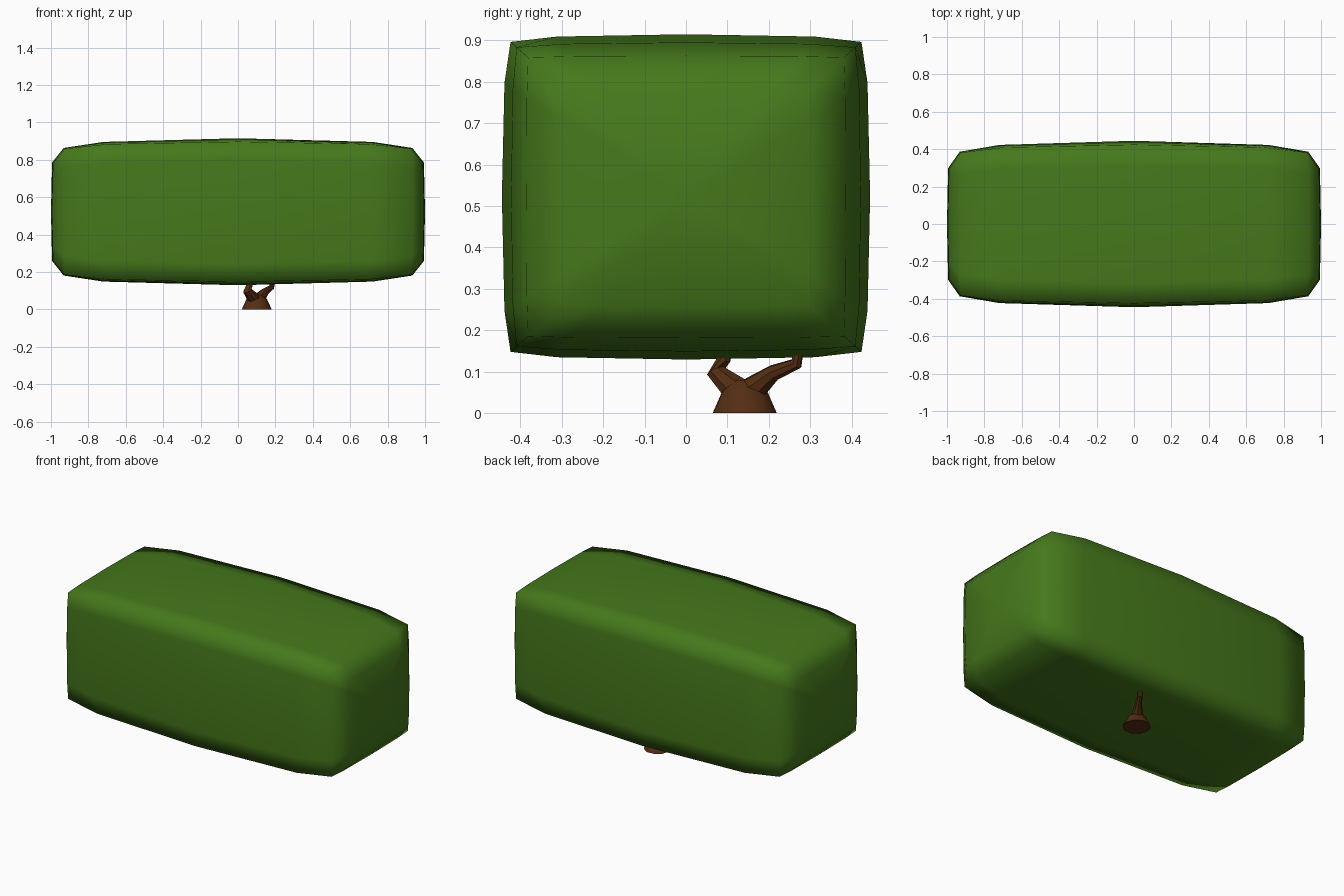
import bpy, bmesh, math
from mathutils import Vector

if "Cube" in bpy.data.objects:
    bpy.data.objects.remove(bpy.data.objects["Cube"])


def finish(name, bm, color):
    bmesh.ops.recalc_face_normals(bm, faces=bm.faces)
    me = bpy.data.meshes.new(name)
    bm.to_mesh(me)
    bm.free()
    ob = bpy.data.objects.new(name, me)
    bpy.context.collection.objects.link(ob)
    mat = bpy.data.materials.new(name + "_color")
    mat.diffuse_color = color
    mat.use_nodes = True
    mat.node_tree.nodes["Principled BSDF"].inputs["Base Color"].default_value = mat.diffuse_color
    me.materials.append(mat)
    for p in me.polygons:
        p.use_smooth = True
    return ob


def skin(bm, rings):
    # Quads between successive rings
    for a, b in zip(rings, rings[1:]):
        n = len(a)
        for i in range(n):
            bm.faces.new((a[i], a[(i + 1) % n], b[(i + 1) % n], b[i]))


def fan(bm, ring, co):
    c = bm.verts.new(co)
    for i in range(len(ring)):
        bm.faces.new((ring[i], ring[(i + 1) % len(ring)], c))


# Clipped hedge: rounded-square sections lofted along x
W, H, ZC = 0.445, 0.393, 0.522


def section(bm, x, s, corner, x_corner):
    side = 0.7 * s
    edge = (s + corner) / 2 + 0.2 * (s - corner)
    quarter = [(s, 0, x), (edge, side, (x * 2 + x_corner) / 3), (corner, corner, x_corner),
               (side, edge, (x * 2 + x_corner) / 3)]
    ring = []
    for k in range(4):
        for u, v, px in quarter:
            for _ in range(k):
                u, v = -v, u
            ring.append(bm.verts.new((px, u * W, ZC + v * H)))
    return ring


bm = bmesh.new()
half = [(0.72, 0.95, 0.92, 0.70), (0.932, 0.868, 0.858, 0.925), (0.994, 0.67, 0.66, 0.988)]
stations = [(-x, s, c, -xc) for x, s, c, xc in reversed(half)] + [(0, 1, 0.953, 0)] + half
rings = [section(bm, *st) for st in stations]
skin(bm, rings)
fan(bm, rings[0], (-1, 0, ZC))
fan(bm, rings[-1], (1, 0, ZC))
finish("hedge_foliage", bm, (0.06, 0.19, 0.011, 1))


# Forked trunk: a tapered stump and two bent branches
def tube(name, path, sides=8, upright=False):
    bm = bmesh.new()
    pts = [Vector(p[:3]) for p in path]
    rings = []
    for i, p in enumerate(pts):
        d = Vector((0, 0, 1)) if upright else (pts[min(i + 1, len(pts) - 1)] - pts[max(i - 1, 0)]).normalized()
        side = Vector((0.84, -0.55, 0))
        side = (side - d * side.dot(d)).normalized()
        up = d.cross(side)
        r = path[i][3]
        rings.append([bm.verts.new(p + r * (side * math.cos(a) + up * math.sin(a)))
                      for a in (2 * math.pi * k / sides for k in range(sides))])
    skin(bm, rings)
    bm.faces.new(rings[0])
    bm.faces.new(rings[-1])
    ob = finish(name, bm, (0.09, 0.027, 0.006, 1))
    bpy.context.view_layer.objects.active = ob
    ob.select_set(True)
    bpy.ops.object.shade_smooth_by_angle(angle=math.radians(35))
    ob.select_set(False)


tube("trunk", [(0.1, 0.142, 0, 0.08), (0.1, 0.142, 0.053, 0.056), (0.1, 0.142, 0.08, 0.022)],
     sides=10, upright=True)
tube("branch_left", [(0.09, 0.125, 0.052, 0.036), (0.05, 0.073, 0.1, 0.024),
                     (0.062, 0.092, 0.13, 0.017), (0.068, 0.1, 0.17, 0.012)])
tube("branch_right", [(0.11, 0.16, 0.055, 0.034), (0.147, 0.212, 0.097, 0.02),
                      (0.18, 0.267, 0.119, 0.015), (0.188, 0.275, 0.165, 0.011)])
